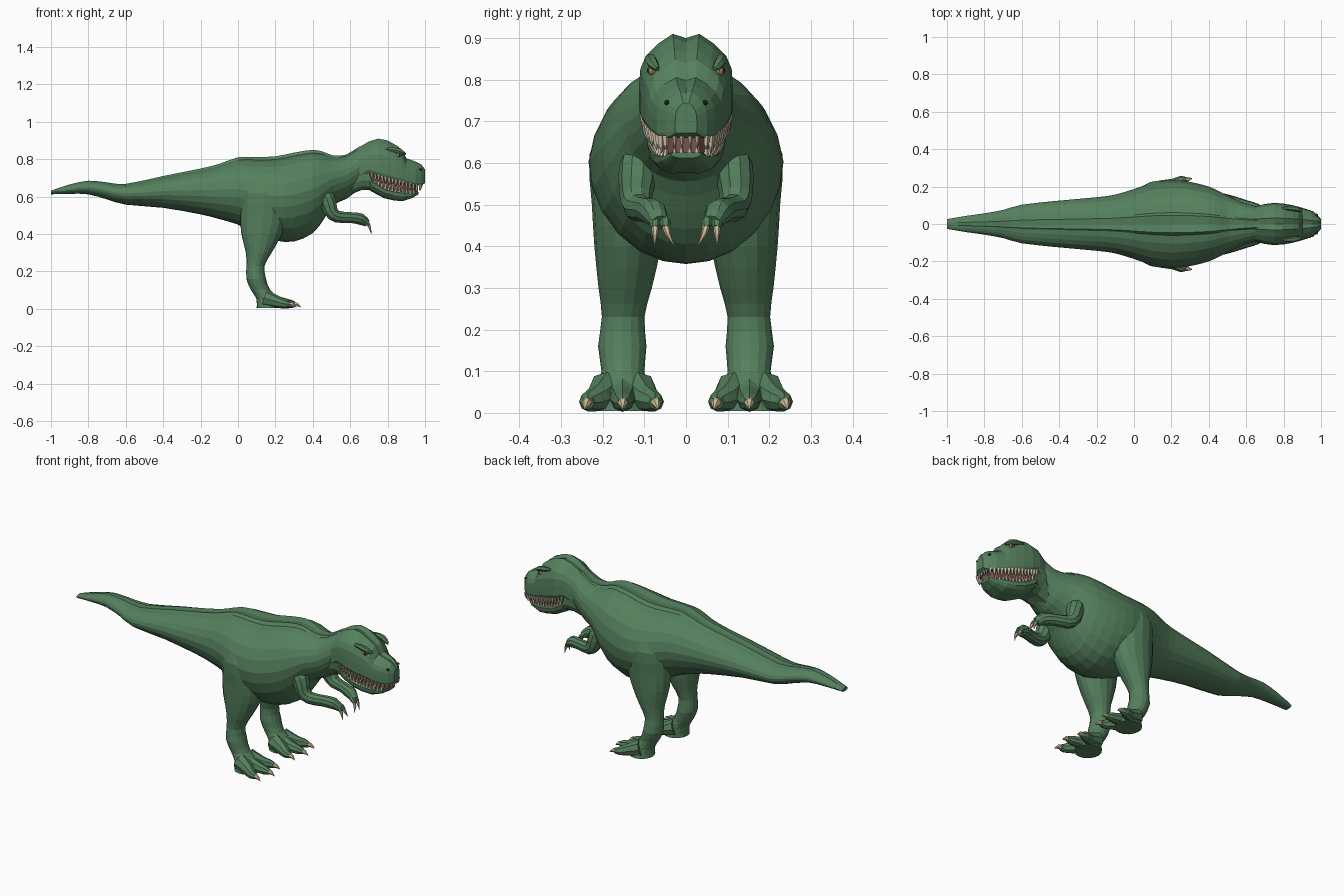
import bpy, bmesh, math
from mathutils import Vector

if "Cube" in bpy.data.objects:
    bpy.data.objects.remove(bpy.data.objects["Cube"])


def material(name, color):
    m = bpy.data.materials.new(name)
    m.diffuse_color = (*color, 1)
    m.use_nodes = True
    m.node_tree.nodes["Principled BSDF"].inputs["Base Color"].default_value = m.diffuse_color
    return m


GREEN = material("green skin", (0.09, 0.215, 0.11))
IVORY = material("ivory claw", (0.62, 0.50, 0.30))
TOOTH = material("tooth", (0.60, 0.50, 0.36))
GUM = material("gum", (0.20, 0.09, 0.075))
EYE = material("amber eye", (0.35, 0.28, 0.12))
DARK = material("dark pupil", (0.015, 0.025, 0.015))


def loft(name, rings, mat):
    """Skin a list of equal-length rings and cap both ends."""
    bm = bmesh.new()
    rows = [[bm.verts.new(p) for p in r] for r in rings]
    n = len(rows[0])
    for a, b in zip(rows, rows[1:]):
        for i in range(n):
            bm.faces.new((a[i], a[(i + 1) % n], b[(i + 1) % n], b[i]))
    bm.faces.new(rows[0])
    bm.faces.new(rows[-1])
    bmesh.ops.recalc_face_normals(bm, faces=bm.faces)
    me = bpy.data.meshes.new(name)
    bm.to_mesh(me)
    bm.free()
    ob = bpy.data.objects.new(name, me)
    me.materials.append(mat)
    bpy.context.collection.objects.link(ob)
    return ob


def smooth_path(keys, steps):
    """Catmull-Rom through rows of numbers."""
    out = []
    k = [keys[0]] + list(keys) + [keys[-1]]
    for i in range(1, len(k) - 2):
        for j in range(steps):
            t = j / steps
            out.append(tuple(
                0.5 * (2 * b + (c - a) * t + (2 * a - 5 * b + 4 * c - d) * t * t
                       + (3 * b - a - 3 * c + d) * t ** 3)
                for a, b, c, d in zip(k[i - 1], k[i], k[i + 1], k[i + 2])))
    return out + [tuple(keys[-1])]


def section_loft(name, stations, half, mat, steps=2):
    """Loft a mirrored half section along x; stations are x, bottom, top, half width."""
    full = half + [(-y, t) for y, t in reversed(half[1:-1])]
    rings = [[(x, y * w, zb + t * (zt - zb)) for y, t in full]
             for x, zb, zt, w in smooth_path(stations, steps)]
    return loft(name, rings, mat)


def tube(name, keys, mat, sides=8, steps=2, squash=1.0):
    """Tube through rows of x, y, z, radius."""
    rows = smooth_path(keys, steps)
    pts = [Vector(r[:3]) for r in rows]
    rings = []
    for i, p in enumerate(pts):
        d = (pts[min(i + 1, len(pts) - 1)] - pts[max(i - 1, 0)]).normalized()
        u = Vector((0, 1, 0)) if abs(d.y) < 0.9 else Vector((1, 0, 0))
        v = d.cross(u).normalized()
        u = v.cross(d)
        r = max(rows[i][3], 0.0008)
        rings.append([p + (u * math.cos(a) + v * math.sin(a) * squash) * r
                      for a in (2 * math.pi * j / sides for j in range(sides))])
    return loft(name, rings, mat)


def ball(name, loc, scale, mat):
    bm = bmesh.new()
    bmesh.ops.create_uvsphere(bm, u_segments=12, v_segments=8, radius=1)
    me = bpy.data.meshes.new(name)
    bm.to_mesh(me)
    bm.free()
    me.materials.append(mat)
    ob = bpy.data.objects.new(name, me)
    ob.location, ob.scale = loc, scale
    bpy.context.collection.objects.link(ob)


# Torso, tail and neck with a double ridge along the back
ridge = [(0, .985), (.2, 1), (.26, .962), (.45, .935), (.65, .875), (.82, .79), (.94, .67), (1, .53),
         (.97, .4), (.87, .27), (.7, .155), (.48, .065), (.24, .015), (0, 0)]
body = [(-1, .612, .632, .026), (-.9, .615, .665, .043), (-.8, .612, .685, .057), (-.7, .585, .676, .075),
        (-.6, .557, .668, .103), (-.4, .54, .71, .125), (-.2, .505, .75, .143), (-.1, .48, .775, .157),
        (0, .45, .81, .187), (.1, .4, .812, .22), (.2, .365, .815, .234), (.3, .36, .835, .225),
        (.4, .405, .85, .2), (.46, .48, .838, .172), (.51, .555, .82, .147), (.58, .588, .825, .116),
        (.65, .64, .868, .096), (.72, .67, .885, .08)]
section_loft("body", body, ridge, GREEN)

# Upper head
skull = [(0, .95), (.28, 1), (.6, .88), (.85, .74), (.97, .58), (1, .36), (1, .1), (.92, 0), (0, 0)]
upper = [(.6, .68, .81, .075), (.65, .7, .865, .094), (.7, .73, .895, .107), (.75, .71, .91, .113),
         (.8, .695, .9, .109), (.85, .684, .872, .1), (.88, .676, .848, .092), (.9, .671, .805, .086),
         (.95, .66, .787, .07), (.98, .66, .772, .05), (1, .672, .745, .026)]
section_loft("upper_head", upper, skull, GREEN, 1)

# Lower jaw and cheek
chin = [(0, 1), (.92, 1), (1, .85), (.97, .5), (.8, .2), (.45, 0), (0, .02)]
jaw = [(.6, .61, .72, .08), (.66, .635, .735, .094), (.702, .635, .735, .1), (.718, .625, .685, .098),
       (.78, .592, .647, .091), (.83, .58, .634, .084), (.88, .575, .626, .076), (.93, .592, .619, .06),
       (.965, .612, .625, .036)]
section_loft("lower_jaw", jaw, chin, GREEN, 1)

# Mouth lining between the jaws
box = [(0, 1), (1, 1), (1, 0), (0, 0)]
mouth = [(.69, .66, .74, .088), (.72, .67, .735, .088), (.78, .635, .71, .08), (.88, .615, .685, .066),
         (.93, .61, .672, .05), (.96, .612, .67, .03)]
section_loft("mouth_lining", mouth, box, GUM, 1)


def at(table, x):
    for a, b in zip(table, table[1:]):
        if a[0] <= x <= b[0]:
            f = (x - a[0]) / (b[0] - a[0])
            return [p + (q - p) * f for p, q in zip(a, b)]


# Teeth: sides follow the lips, a few more across the front
for s, side in ((1, "left"), (-1, "right")):
    for i in range(15):
        x = .715 + i * .0185
        _, lip, _, w = at(upper, x)
        ln = .036 if i % 2 else .028
        tube(f"upper_tooth_{side}", [(x, s * w * .92, lip + .006, .009), (x, s * w * .9, lip - ln * .6, .006),
             (x - .004, s * w * .88, lip - ln, 0)], TOOTH, 5, 1)
    for i in range(12):
        x = .73 + i * .019
        _, _, top, w = at(jaw, x)
        tube(f"lower_tooth_{side}", [(x, s * w * .9, top - .005, .008), (x + .002, s * w * .9, top + .03, 0)],
             TOOTH, 5, 1)
    for y in (.01, .027):
        tube(f"front_upper_tooth_{side}", [(.983, s * y, .67, .008), (.975, s * y, .632, 0)], TOOTH, 5, 1)
        tube(f"front_lower_tooth_{side}", [(.957, s * y, .618, .007), (.962, s * y, .648, 0)], TOOTH, 5, 1)

    # Eye, brow and nostril
    ball(f"eye_{side}", (.86, s * .081, .822), (.015, .011, .012), EYE)
    ball(f"pupil_{side}", (.863, s * .0885, .822), (.006, .005, .008), DARK)
    tube(f"brow_{side}", [(.79, s * .085, .855, .006), (.835, s * .085, .85, .014), (.875, s * .079, .838, .013),
         (.895, s * .068, .826, .006)], GREEN, 6)
    ball(f"nostril_{side}", (.976, s * .046, .745), (.009, .006, .006), DARK)

    # Leg: rows of height, back, front, inner, outer
    leg = [(.70, .06, .2, .08, .195), (.62, .02, .25, .05, .232), (.5, .012, .26, .05, .226),
           (.4, .018, .235, .06, .22), (.3, .042, .18, .082, .21), (.23, .045, .142, .1, .202),
           (.16, .045, .15, .095, .211), (.1, .07, .172, .1, .203), (.055, .098, .22, .092, .215),
           (.005, .1, .235, .085, .225)]
    rings = []
    for z, xb, xf, yi, yo in smooth_path(leg, 2):
        rings.append([((xb + xf) / 2 + (xf - xb) / 2 * math.cos(a),
                       s * ((yi + yo) / 2 + (yo - yi) / 2 * math.sin(a)), z)
                      for a in (math.tau * j / 16 for j in range(16))])
    loft(f"leg_{side}", rings, GREEN)

    # Three toes with hooked claws
    for y0, y1, x1 in ((.115, .075, .275), (.152, .152, .3), (.19, .235, .275)):
        tube(f"toe_{side}", [(.15, s * y0, .055, .045), (.215, s * (y0 + y1) / 2, .035, .032),
             (x1 - .02, s * y1, .026, .023), (x1 + .005, s * y1, .023, .014)], GREEN, 8)
        ye = y1 + (y1 - y0) * .2
        tube(f"toe_claw_{side}", [(x1 - .015, s * y1, .026, .015), (x1 + .015, s * (y1 + ye) / 2, .023, .011),
             (x1 + .036, s * ye, .008, 0)], IVORY, 6)

    # Arm and hand
    tube(f"arm_{side}", [(.44, s * .115, .635, .03), (.475, s * .115, .59, .046), (.495, s * .12, .525, .04),
         (.53, s * .115, .493, .034), (.6, s * .097, .488, .03), (.655, s * .077, .48, .032),
         (.69, s * .064, .457, .02)], GREEN, 10)
    # Two fingers with long claws
    for y0, y1 in ((.05, .028), (.074, .075)):
        tube(f"finger_{side}", [(.66, s * .07, .475, .018), (.69, s * y0, .458, .014), (.7, s * y0, .445, .010)],
             GREEN, 6)
        tube(f"finger_claw_{side}", [(.695, s * y0, .455, .010), (.706, s * (y0 * .7 + y1 * .3), .43, .007),
             (.712, s * y1, .4, 0)], IVORY, 6)
